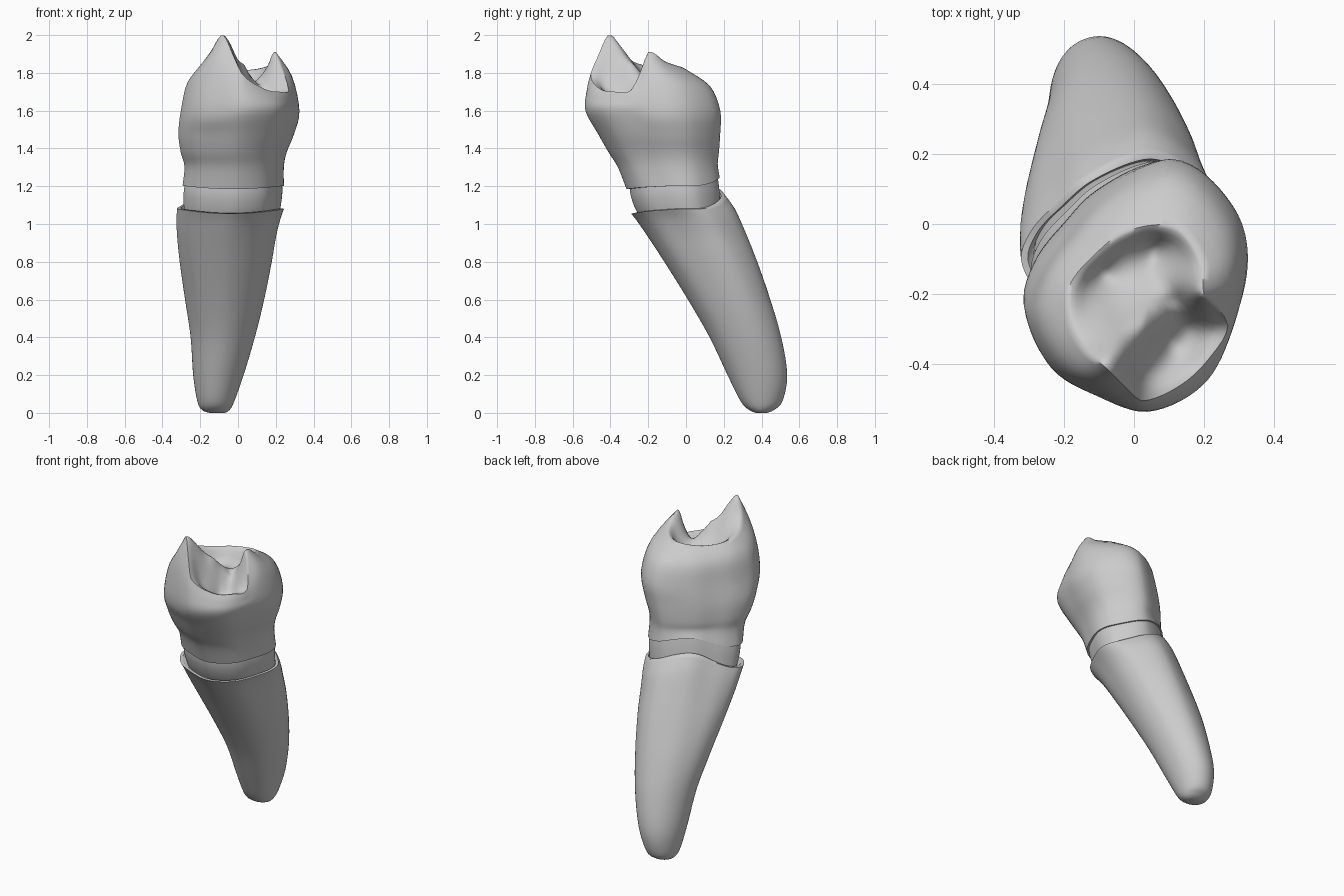
import bpy, bmesh, math
from mathutils import Vector

if "Cube" in bpy.data.objects:
    bpy.data.objects.remove(bpy.data.objects["Cube"])

N = 80  # points around every ring
enamel = bpy.data.materials.new("light_grey")
enamel.diffuse_color = (0.6, 0.6, 0.6, 1)
enamel.use_nodes = True
enamel.node_tree.nodes["Principled BSDF"].inputs["Base Color"].default_value = enamel.diffuse_color

# Cross-section, normalised to a -1..1 box
OUTLINE = [(1, .2), (.92, .55), (.58, .91), (.26, 1), (-.3, .74), (-.65, .4),
           (-.9, .09), (-1, -.25), (-.79, -.66), (-.41, -.87), (.1, -1),
           (.62, -.76), (.9, -.23)]
# Rim of the chewing surface: cusp tips and marginal ridges
RIM = [(-.08, -.41, 2.0), (-.02, -.47, 1.88), (.025, -.505, 1.79), (.14, -.455, 1.715),
       (.225, -.37, 1.70), (.268, -.29, 1.71), (.235, -.235, 1.82), (.2, -.2, 1.91),
       (.195, -.11, 1.86), (.12, -.01, 1.825), (-.02, -.02, 1.81), (-.12, -.095, 1.81),
       (-.185, -.18, 1.83), (-.18, -.28, 1.86), (-.14, -.36, 1.92)]
# Pits and ridges inside the rim
INNER = [(-.04, -.37, 1.95), (.035, -.295, 1.84), (.08, -.25, 1.77),
         (.12, -.22, 1.74), (.03, -.42, 1.75), (.1, -.34, 1.65),
         (.16, -.29, 1.66), (.12, -.41, 1.68), (.06, -.08, 1.70),
         (-.09, -.14, 1.72), (0, -.15, 1.73), (.1, -.14, 1.76),
         (-.03, -.25, 1.81), (-.09, -.3, 1.88)]


def around(points, angle_of):
    """Sample a closed smooth curve through the points at N even angles."""
    keys = sorted((angle_of(p) % math.tau, Vector(p)) for p in points)
    n = len(keys)

    def key(i):
        return keys[i % n][0] + math.tau * (i // n), keys[i % n][1]

    result = []
    for k in range(N):
        a = math.tau * k / N
        i = max(j for j in range(-1, n) if key(j)[0] <= a)
        (a0, p0), (a1, p1), (a2, p2), (a3, p3) = [key(i + d) for d in (-1, 0, 1, 2)]
        h = a2 - a1
        t = (a - a1) / h
        m1, m2 = (p2 - p0) * (h / (a2 - a0)), (p3 - p1) * (h / (a3 - a1))
        result.append(p1 * (2*t**3 - 3*t*t + 1) + m1 * (t**3 - 2*t*t + t)
                      + p2 * (3*t*t - 2*t**3) + m2 * (t**3 - t*t))
    return result


SECTION = around(OUTLINE, lambda p: math.atan2(p[1], p[0]))


def ring(z, x0, x1, y0, y1, arch=0, roundness=0):
    """Section fitted to a box; arch lifts the back-left edge."""
    pts = []
    for k, s in enumerate(SECTION):
        a = math.tau * k / N
        s = s.lerp(Vector((math.cos(a), math.sin(a))), roundness)
        lift = .025 * s.x ** 2 + .14 * max(0, math.cos(a - math.radians(110))) ** 2
        pts.append(Vector(((x0 + x1) / 2 + s.x * (x1 - x0) / 2,
                           (y0 + y1) / 2 + s.y * (y1 - y0) / 2, z + arch * lift)))
    return pts


def smooth_rows(rows, steps):
    """Insert rings along a spline through the given rings."""
    out = []
    for i in range(len(rows) - 1):
        a, b, c, d = (rows[max(i - 1, 0)], rows[i], rows[i + 1],
                      rows[min(i + 2, len(rows) - 1)])
        for s in range(steps):
            t = s / steps
            out.append([.5 * (2*q + (r - p) * t + (2*p - 5*q + 4*r - w) * t*t
                              + (3*q - p - 3*r + w) * t**3)
                        for p, q, r, w in zip(a, b, c, d)])
    return out + [rows[-1]]


def loft(name, rows):
    bm = bmesh.new()
    vs = [[bm.verts.new(p) for p in row] for row in rows]
    for lo, hi in zip(vs, vs[1:]):
        for k in range(N):
            j = (k + 1) % N
            bm.faces.new((lo[k], lo[j], hi[j], hi[k]))
    for row in (vs[0][::-1], vs[-1]):
        bm.faces.new(row)
    bmesh.ops.recalc_face_normals(bm, faces=bm.faces)
    me = bpy.data.meshes.new(name)
    bm.to_mesh(me)
    bm.free()
    me.materials.append(enamel)
    ob = bpy.data.objects.new(name, me)
    bpy.context.collection.objects.link(ob)
    bpy.ops.object.select_all(action='DESELECT')
    ob.select_set(True)
    bpy.context.view_layer.objects.active = ob
    bpy.ops.object.shade_smooth_by_angle(angle=math.radians(60))


# Root: leaning, tapering, with a thin lip at the top
root = smooth_rows([
    ring(0, -.15, -.07, .37, .43, 0, 1),
    ring(.015, -.19, -.045, .335, .465, 0, 1),
    ring(.06, -.215, -.02, .29, .51, 0, 1),
    ring(.2, -.238, .03, .22, .537, 0, .9),
    ring(.4, -.252, .09, .125, .507, 0, .75),
    ring(.6, -.282, .14, .01, .45, 0, .55),
    ring(.8, -.31, .18, -.115, .38, 0, .3),
    ring(.93, -.323, .203, -.2, .315, .3, .1),
    ring(1.01, -.325, .225, -.255, .26, .7),
    ring(1.055, -.322, .243, -.29, .205, 1)], 4)
root += [ring(1.058, -.303, .23, -.275, .185, 1),
         ring(1.03, -.285, .215, -.24, .18, .9)]
loft("root", root)

# Neck: the narrow band between root and crown
loft("neck", smooth_rows([
    ring(1.02, -.285, .215, -.235, .18, .9),
    ring(1.08, -.287, .227, -.268, .178, .8),
    ring(1.15, -.287, .235, -.292, .172, .7),
    ring(1.22, -.277, .232, -.3, .162, .6)], 3))

# Crown: bulging wall up to the rim
rim = around(RIM, lambda p: math.atan2((p[1] + .2) / .36, (p[0] - .02) / .32))
for p in rim:
    p.z = min(p.z, 2.0)
belly = ring(1.6, -.302, .325, -.532, .18)
shoulder = [Vector((*b.lerp(r, .3).xy, b.z + (r.z - b.z) * .6))
            for b, r in zip(belly, rim)]
wall = smooth_rows([
    ring(1.185, -.293, .243, -.315, .177, .7),
    ring(1.3, -.283, .243, -.36, .167, .2),
    ring(1.38, -.303, .258, -.41, .173),
    ring(1.48, -.315, .298, -.467, .18),
    belly, shoulder, rim], 4)

# Chewing surface: a smooth height field through the rim, pits and ridges
samples = [Vector(p) for p in RIM + INNER]


def kernel(p, q):
    return math.sqrt((p.xy - q.xy).length_squared + .0003)


def solve(rows):
    """Gauss-Jordan elimination of an augmented matrix."""
    n = len(rows)
    for i in range(n):
        best = max(range(i, n), key=lambda r: abs(rows[r][i]))
        rows[i], rows[best] = rows[best], rows[i]
        rows[i] = [v / rows[i][i] for v in rows[i]]
        for r in range(n):
            if r != i:
                f = rows[r][i]
                rows[r] = [v - f * w for v, w in zip(rows[r], rows[i])]
    return [row[-1] for row in rows]


weights = solve([[kernel(p, q) for q in samples] + [p.z - 1.8] for p in samples])
centre = Vector((.04, -.23, 0))
top = []
for s in (.95, .89, .82, .74, .65, .55, .45, .35, .25, .15, .06):
    row = []
    for r in rim:
        p = centre.lerp(Vector((r.x, r.y, 0)), s)
        z = 1.8 + sum(w * kernel(p, q) for w, q in zip(weights, samples))
        f = max(0, (s - .8) / .2)
        p.z = min(z * (1 - f) + r.z * f, 2.0)
        row.append(p)
    top.append(row)
bottom = [ring(1.185, -.27, .22, -.29, .155, .7)]
loft("crown", bottom + wall + top)
